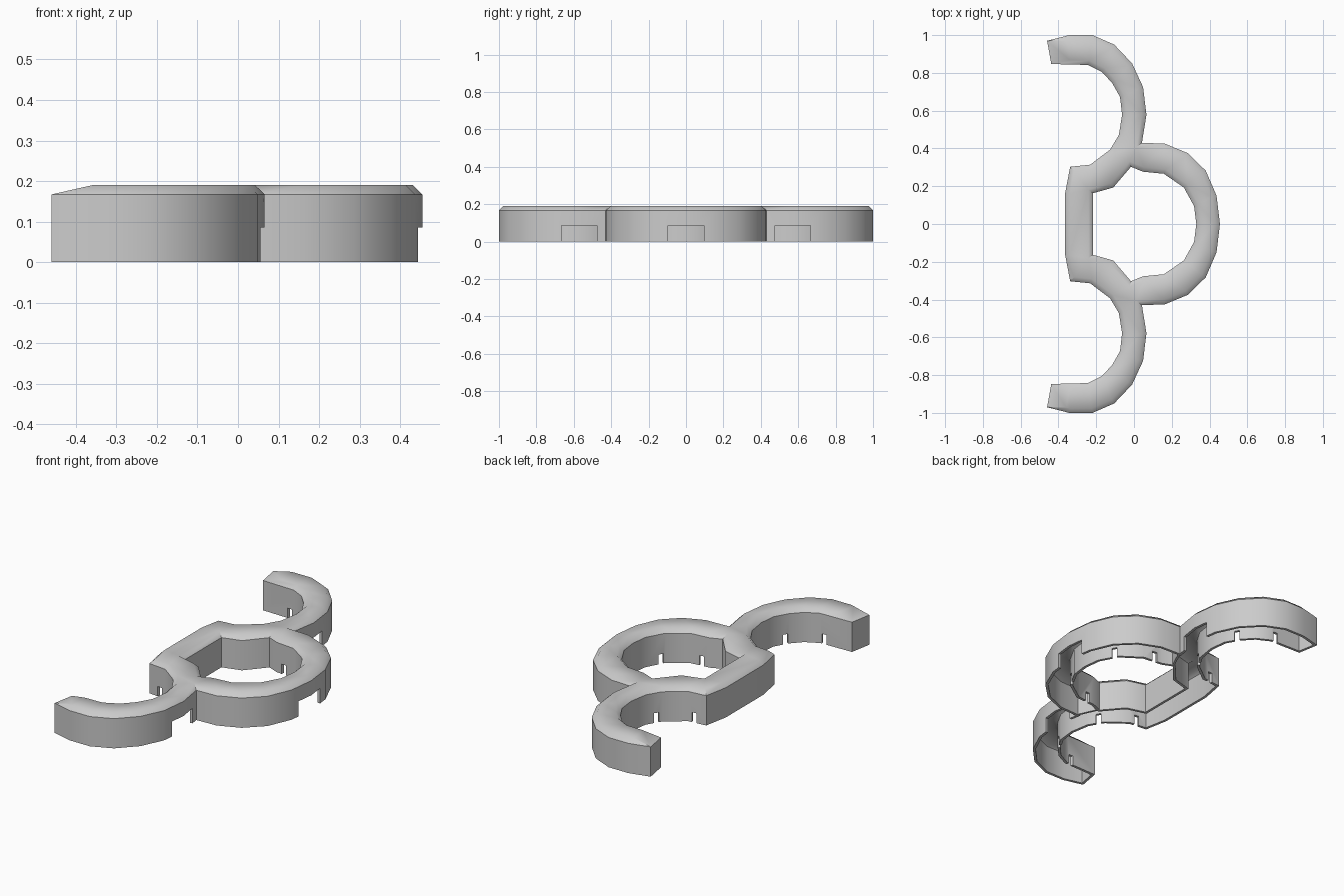
import bpy, bmesh, math
from mathutils import Vector, Matrix

old = bpy.data.objects.get("Cube")
if old:
    bpy.data.objects.remove(old, do_unlink=True)

grey = bpy.data.materials.new("light_grey")
grey.use_nodes = True
grey.diffuse_color = (0.6, 0.6, 0.6, 1)
grey.node_tree.nodes["Principled BSDF"].inputs["Base Color"].default_value = (0.6, 0.6, 0.6, 1)

# Half outlines, mirrored across y = 0
OUTER = [(.455, 0), (.437, .15), (.38, .282), (.285, .375), (.164, .425), (.042, .43),
         (.066, .578), (.048, .725), (-.01, .85), (-.105, .95), (-.22, 1), (-.343, 1),
         (-.46, .97), (-.438, .847), (-.243, .842), (-.17, .805), (-.116, .747),
         (-.074, .673), (-.063, .578), (-.08, .472), (-.127, .393), (-.232, .314),
         (-.338, .303), (-.364, .166)]
HOLE = [(.33, 0), (.318, .095), (.264, .193), (.158, .266), (.047, .277),
        (-.016, .303), (-.11, .193), (-.217, .163)]


def mirrored(half):
    return [Vector(p) for p in half] + [Vector((x, -y)) for x, y in reversed(half) if y > 0]


def offset(loop, dist, tip):
    """Move every edge to its left; the open arm tips move by their own distance."""
    n = len(loop)
    lines = []
    for i, a in enumerate(loop):
        b = loop[(i + 1) % n]
        d = (b - a).normalized()
        is_tip = a.x < -.43 and b.x < -.43
        normal = Vector((-d.y, d.x))
        lines.append((normal, normal.dot(a) + (tip if is_tip else dist)))
    out = []
    for i in range(n):
        (n1, c1), (n2, c2) = lines[i - 1], lines[i]
        det = n1.x * n2.y - n1.y * n2.x
        out.append(Vector(((c1 * n2.y - c2 * n1.y) / det, (n1.x * c2 - n2.x * c1) / det)))
    return out


def add_object(bm, name):
    bmesh.ops.recalc_face_normals(bm, faces=bm.faces[:])
    mesh = bpy.data.meshes.new(name)
    bm.to_mesh(mesh)
    bm.free()
    mesh.materials.append(grey)
    obj = bpy.data.objects.new(name, mesh)
    bpy.context.collection.objects.link(obj)
    return obj


def add_box(bm, centre, size, angle=0):
    m = (Matrix.Translation(centre) @ Matrix.Rotation(angle, 4, "Z")
         @ Matrix.Diagonal((*size, 1)))
    bmesh.ops.create_cube(bm, size=1, matrix=m)


# Hollow shell: cavity roof, cavity walls, bottom rim, outer walls, chamfered roof
SECTION = [(.035, .11, .172), (.015, .015, .155), (.015, .015, 0),
           (0, 0, 0), (0, 0, .167), (.024, .1, .19)]
bm = bmesh.new()
caps = [[], []]
for loop in (mirrored(OUTER), mirrored(HOLE)[::-1]):
    rings = [[bm.verts.new((p.x, p.y, z)) for p in offset(loop, d, t)] for d, t, z in SECTION]
    n = len(loop)
    for lower, upper in zip(rings, rings[1:]):
        for i in range(n):
            j = (i + 1) % n
            bm.faces.new((lower[i], lower[j], upper[j], upper[i]))
    for cap, ring in zip(caps, (rings[0], rings[-1])):
        cap += [bm.edges.get((ring[i], ring[(i + 1) % n])) for i in range(n)]
for cap in caps:
    bmesh.ops.triangle_fill(bm, edges=cap, use_beauty=True)
shell = add_object(bm, "curved_shell")

# Doorways in the outer wall and narrow slits in the inner wall
bm = bmesh.new()
for x, y in ((.445, 0), (.055, .57), (.055, -.57)):
    add_box(bm, (x, y, .03), (.08, .19, .11))
for cx, cy, r in ((.03, 0, .292), (-.33, .575, .268), (-.33, -.575, .268)):
    for deg in (-77, -35, 35, 77):
        a = math.radians(deg)
        add_box(bm, (cx + r * math.cos(a), cy + r * math.sin(a), .015), (.08, .028, .08), a)
cutter = add_object(bm, "opening_cutter")
cutter.hide_render = True
cut = shell.modifiers.new("openings", "BOOLEAN")
cut.operation = "DIFFERENCE"
cut.solver = "EXACT"
cut.object = cutter
bpy.ops.object.select_all(action="DESELECT")
bpy.context.view_layer.objects.active = shell
shell.select_set(True)
bpy.ops.object.modifier_apply(modifier=cut.name)
bpy.data.objects.remove(cutter, do_unlink=True)
bpy.ops.object.shade_smooth_by_angle(angle=math.radians(44))

# Thin partitions inside the two junctions
for side, name in ((1, "back_partition"), (-1, "front_partition")):
    bm = bmesh.new()
    add_box(bm, (.013, side * .366, .085), (.012, .12, .165), -side * math.atan2(.058, .127))
    add_object(bm, name)
